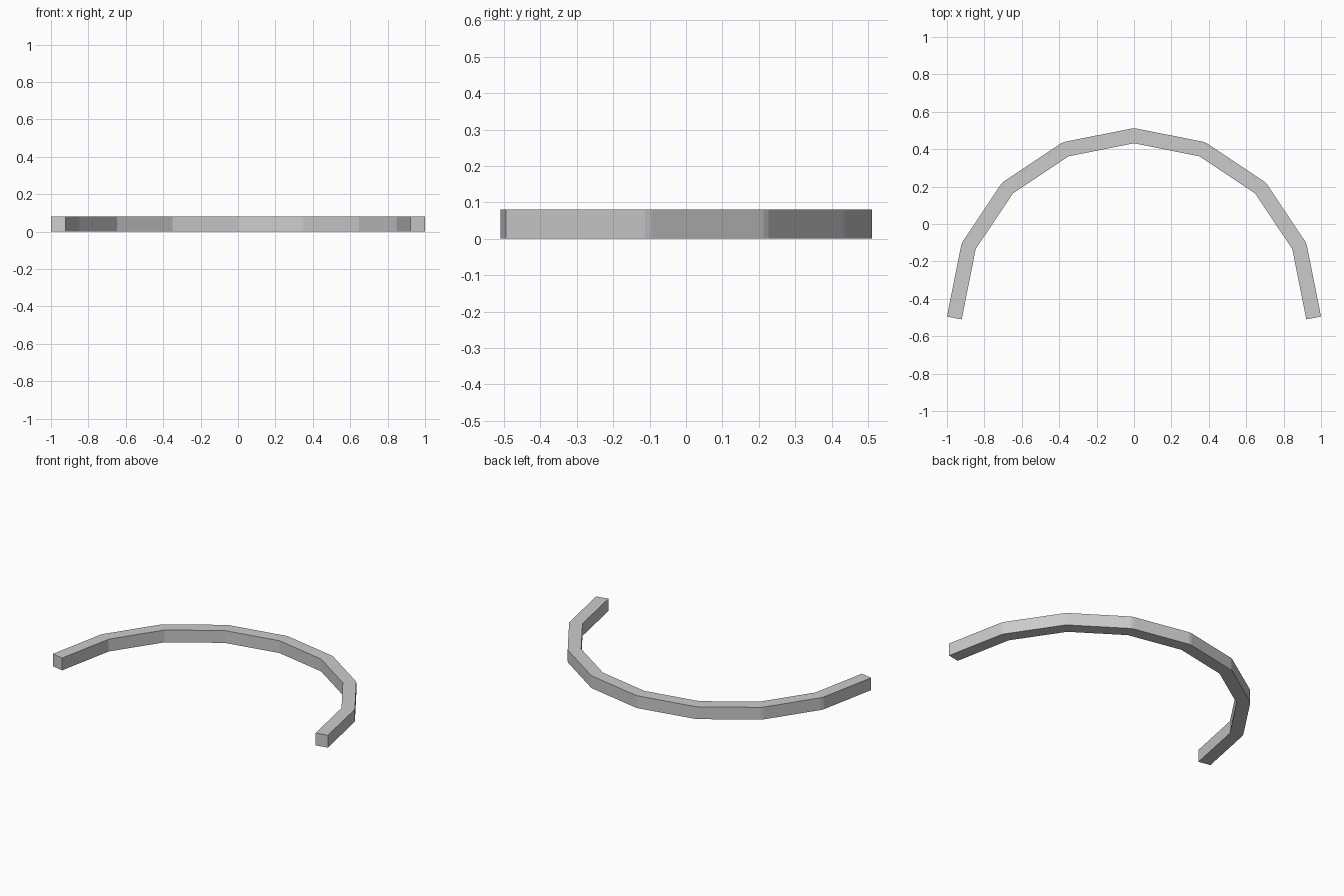
import bpy, bmesh, math
from mathutils import Vector

if "Cube" in bpy.data.objects:
    bpy.data.objects.remove(bpy.data.objects["Cube"])

W, H = 0.08, 0.081          # bar width and height
BAR, END = 0.3575, 0.3835   # inner lengths of the middle and end bars
TURN = math.radians(22.5)
TRIM = 0.01                 # cut taken off each outer corner

# Inner corners of the right half, from the crown to the tip
inner = [Vector((0, 0.4315))]
dirs = [Vector((math.cos(a), -math.sin(a))) for a in (TURN * (i + 0.5) for i in range(4))]
for i, d in enumerate(dirs):
    inner.append(inner[-1] + d * (END if i == 3 else BAR))

# Outer corners, each blunted into two points
miter = W * math.tan(TURN / 2)
outer = []
for i, d in enumerate(dirs):
    n = Vector((-d.y, d.x))
    outer.append(inner[i] + n * W + d * (TRIM - miter))
    outer.append(inner[i + 1] + n * W + d * (0 if i == 3 else miter - TRIM))

bm = bmesh.new()


def prism(points):
    """Upright block over a flat outline."""
    low = [bm.verts.new((p.x, p.y, 0)) for p in points]
    high = [bm.verts.new((p.x, p.y, H)) for p in points]
    bm.faces.new(low)
    bm.faces.new(high)
    for i in range(len(points)):
        j = (i + 1) % len(points)
        bm.faces.new((low[i], low[j], high[j], high[i]))


# One outline for the whole arch: outer edge across, inner edge back
flip = lambda p: Vector((-p.x, p.y))
outer[0] = inner[0] + Vector((0, 1)) * (W / math.cos(TURN / 2)) + dirs[0] * TRIM
outline = [flip(p) for p in reversed(outer)] + outer
outline += list(reversed(inner)) + [flip(p) for p in inner[1:]]
prism(outline)
bmesh.ops.recalc_face_normals(bm, faces=bm.faces)
bmesh.ops.triangulate(bm, faces=[f for f in bm.faces if len(f.verts) > 4])

mesh = bpy.data.meshes.new("arch_bar")
bm.to_mesh(mesh)
bm.free()
grey = bpy.data.materials.new("light grey")
grey.diffuse_color = (0.6, 0.6, 0.6, 1)
grey.use_nodes = True
grey.node_tree.nodes["Principled BSDF"].inputs["Base Color"].default_value = grey.diffuse_color
mesh.materials.append(grey)
bpy.context.collection.objects.link(bpy.data.objects.new("arch_bar", mesh))
